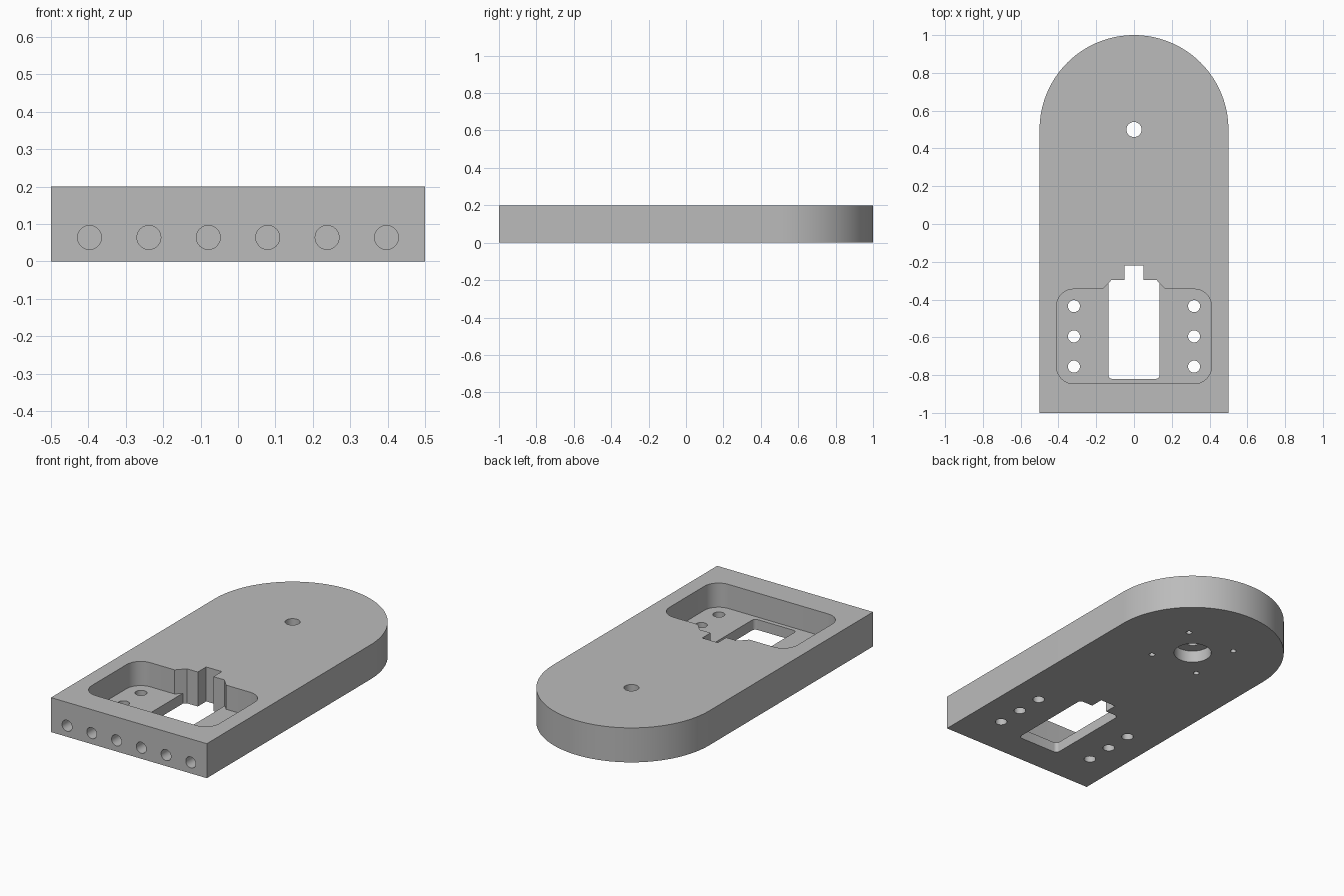
import bpy, bmesh, math
from mathutils import Vector, Matrix

if "Cube" in bpy.data.objects:
    bpy.data.objects.remove(bpy.data.objects["Cube"])

steel = bpy.data.materials.new("plain_grey")
steel.diffuse_color = (0.5, 0.5, 0.5, 1)
steel.use_nodes = True
steel.node_tree.nodes["Principled BSDF"].inputs["Base Color"].default_value = steel.diffuse_color


def outline(corners, steps=10):
    """Polygon from (x, y, radius) corners, listed counter-clockwise, filleted where radius > 0."""
    pts = []
    for i, (x, y, r) in enumerate(corners):
        p = Vector((x, y))
        if r == 0:
            pts.append(p)
            continue
        a = (Vector(corners[i - 1][:2]) - p).normalized()
        b = (Vector(corners[(i + 1) % len(corners)][:2]) - p).normalized()
        half = a.angle(b) / 2
        centre = p + (a + b).normalized() * r / math.sin(half)
        start = p + a * r / math.tan(half) - centre
        sweep = math.pi - 2 * half
        for k in range(steps + 1):
            pts.append(centre + Matrix.Rotation(sweep * k / steps, 2) @ start)
    return pts


def prism(name, pts, z0, z1):
    bm = bmesh.new()
    face = bm.faces.new([bm.verts.new((p[0], p[1], z0)) for p in pts])
    ext = bmesh.ops.extrude_face_region(bm, geom=[face])
    top = [v for v in ext["geom"] if isinstance(v, bmesh.types.BMVert)]
    bmesh.ops.translate(bm, verts=top, vec=(0, 0, z1 - z0))
    bmesh.ops.recalc_face_normals(bm, faces=bm.faces)
    mesh = bpy.data.meshes.new(name)
    bm.to_mesh(mesh)
    bm.free()
    mesh.materials.append(steel)
    ob = bpy.data.objects.new(name, mesh)
    bpy.context.collection.objects.link(ob)
    return ob


def circle(x, y, r, n=32):
    return [(x + r * math.cos(2 * math.pi * i / n), y + r * math.sin(2 * math.pi * i / n))
            for i in range(n)]


def cut(cutter):
    mod = plate.modifiers.new("cut", "BOOLEAN")
    mod.operation = "DIFFERENCE"
    mod.solver = "EXACT"
    mod.object = cutter
    bpy.context.view_layer.objects.active = plate
    bpy.ops.object.modifier_apply(modifier=mod.name)
    bpy.data.objects.remove(cutter)


# Plate with one round end
arc = [(0.5 * math.cos(math.pi * i / 64), 0.5 + 0.5 * math.sin(math.pi * i / 64))
       for i in range(65)]
plate = prism("plate", [(-0.5, -1), (0.5, -1)] + arc, 0, 0.2)

# Recessed pocket with a tapered throat
FLOOR = 0.06
cut(prism("pocket", outline([
    (-0.41, -0.845, 0.09), (0.41, -0.845, 0.09), (0.41, -0.345, 0.09), (0.165, -0.345, 0),
    (0.135, -0.313, 0), (-0.135, -0.313, 0), (-0.165, -0.345, 0), (-0.41, -0.345, 0.09)]),
    FLOOR, 0.3))

# Through window with a narrow notch
cut(prism("window", outline([
    (-0.135, -0.82, 0.02), (0.135, -0.82, 0.02), (0.135, -0.313, 0), (0.12, -0.297, 0),
    (0.05, -0.297, 0), (0.05, -0.22, 0), (-0.05, -0.22, 0), (-0.05, -0.297, 0),
    (-0.12, -0.297, 0), (-0.135, -0.313, 0)], 6), -0.1, 0.3))

# Bolt holes in the pocket floor
for x in (-0.318, 0.318):
    for y in (-0.755, -0.595, -0.435):
        cut(prism("bolt_hole", circle(x, y, 0.032), -0.1, 0.1))

# Pivot hole, its counterbore below and four small blind holes around it
cut(prism("pivot_hole", circle(0, 0.5, 0.04), -0.1, 0.3))
cut(prism("counterbore", circle(0, 0.5, 0.102, 48), -0.1, 0.07))
for sx in (-1, 1):
    for sy in (-1, 1):
        cut(prism("screw_hole", circle(0.158 * sx, 0.5 + 0.158 * sy, 0.016, 20), -0.1, 0.1))

# Row of blind holes in the front edge
for i in range(6):
    drill = prism("edge_hole", circle(0, 0, 0.032), -0.1, 0.1)
    drill.data.transform(Matrix.Translation((-0.397 + 0.1588 * i, -1, 0.064))
                         @ Matrix.Rotation(math.pi / 2, 4, "X"))
    cut(drill)

plate.select_set(True)
bpy.context.view_layer.objects.active = plate
bpy.ops.object.shade_smooth_by_angle(angle=math.radians(30))
